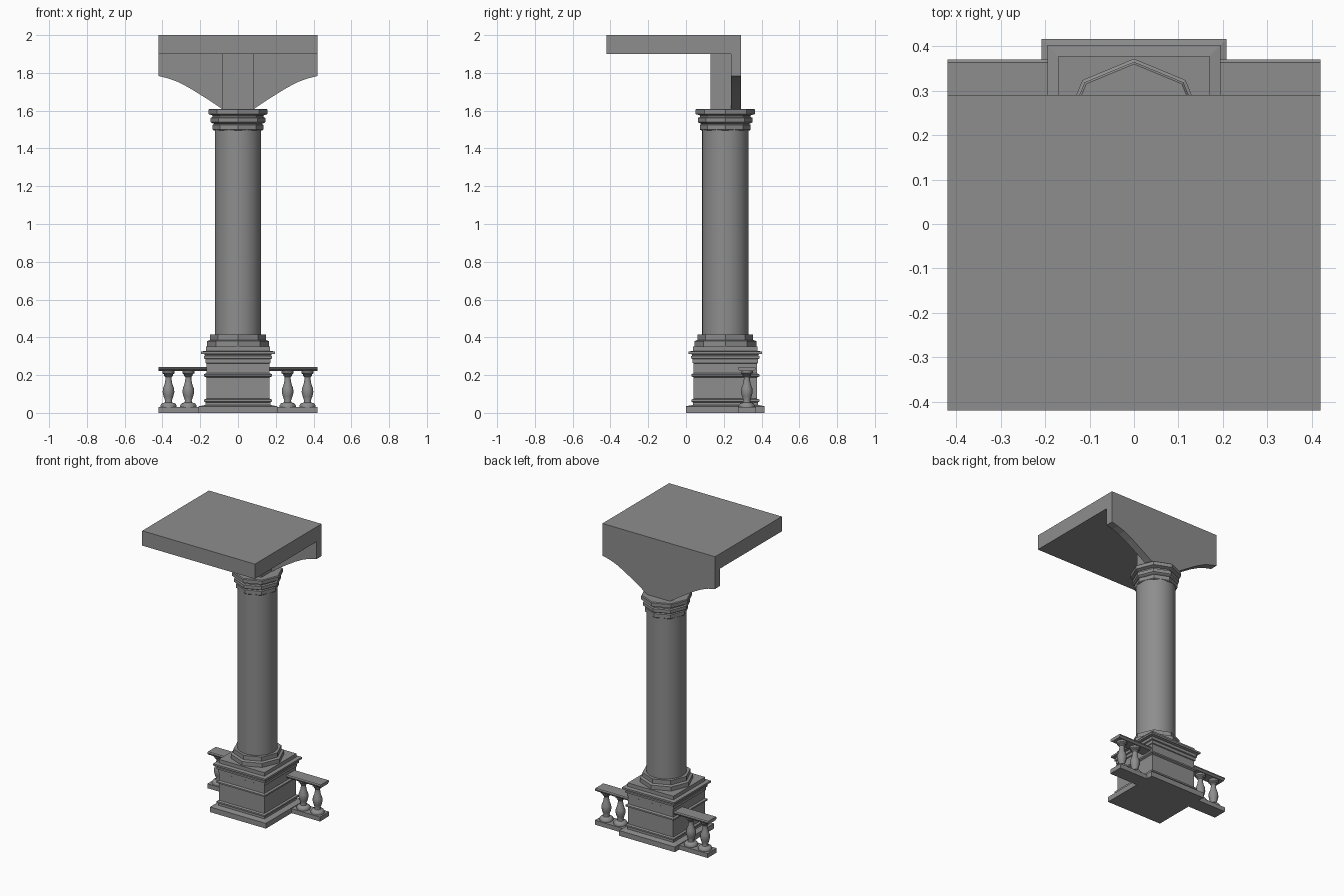
import bpy
import bmesh
from math import cos, sin, pi, sqrt, radians

cube = bpy.data.objects.get("Cube")
if cube:
    bpy.data.objects.remove(cube, do_unlink=True)

stone = bpy.data.materials.new("grey stone")
stone.use_nodes = True
GREY = (0.27, 0.27, 0.27, 1)
stone.diffuse_color = GREY
stone.node_tree.nodes["Principled BSDF"].inputs["Base Color"].default_value = GREY

AXIS_Y = 0.208   # column centre
RAIL_Y = 0.322   # balustrade centre


def finish(name, bm, smooth=False):
    bmesh.ops.recalc_face_normals(bm, faces=bm.faces)
    if smooth:
        for face in bm.faces:
            face.smooth = True
        for edge in bm.edges:
            edge.smooth = edge.calc_face_angle(pi) < radians(40)
    mesh = bpy.data.meshes.new(name)
    bm.to_mesh(mesh)
    bm.free()
    mesh.materials.append(stone)
    obj = bpy.data.objects.new(name, mesh)
    bpy.context.collection.objects.link(obj)
    return obj


def turned(name, profile, sides, x=0, y=AXIS_Y, smooth=False):
    """Stack of rings from (radius, height) pairs; four sides makes a square stack."""
    bm = bmesh.new()
    turn, scale = (pi / 4, sqrt(2)) if sides == 4 else (0, 1)
    rings = []
    for r, z in profile:
        angles = [turn + 2 * pi * i / sides for i in range(sides)]
        rings.append([bm.verts.new((x + r * scale * cos(a), y + r * scale * sin(a), z))
                      for a in angles])
    for low, high in zip(rings, rings[1:]):
        for i in range(sides):
            j = (i + 1) % sides
            bm.faces.new((low[i], low[j], high[j], high[i]))
    bm.faces.new(rings[0])
    bm.faces.new(rings[-1])
    return finish(name, bm, smooth)


def extruded(name, outline, place, start, end):
    """Prism from an outline; place(u, v, depth) gives the position."""
    bm = bmesh.new()
    caps = [[bm.verts.new(place(u, v, d)) for u, v in outline] for d in (start, end)]
    for cap in caps:
        bm.faces.new(cap)
    for i in range(len(outline)):
        j = (i + 1) % len(outline)
        bm.faces.new((caps[0][i], caps[0][j], caps[1][j], caps[1][i]))
    return finish(name, bm)


def box(name, x0, x1, y0, y1, z0, z1):
    return extruded(name, [(x0, y0), (x1, y0), (x1, y1), (x0, y1)],
                    lambda u, v, d: (u, v, d), z0, z1)


# Roof slab and the block that carries it
box("roof_slab", -0.42, 0.42, -0.42, 0.29, 1.90, 2.0)
box("support_block", -0.083, 0.083, 0.13, 0.29, 1.605, 1.90)

# Square pedestal with moulded bands
turned("pedestal", [
    (0.208, 0), (0.208, 0.035), (0.172, 0.042), (0.172, 0.056),
    (0.18, 0.06), (0.18, 0.07), (0.168, 0.075), (0.168, 0.188),
    (0.18, 0.194), (0.18, 0.204), (0.168, 0.21), (0.168, 0.262),
    (0.173, 0.265), (0.173, 0.285), (0.181, 0.288), (0.181, 0.30),
    (0.176, 0.303), (0.176, 0.31), (0.195, 0.313), (0.195, 0.325),
    (0.17, 0.328), (0.17, 0.352)], 4)

# Octagonal foot, round shaft, octagonal capital
turned("column_foot", [(0.164, 0.35), (0.164, 0.38), (0.148, 0.386), (0.148, 0.415)], 8)
turned("column_shaft", [(0.123, 0.40), (0.123, 1.51)], 32, smooth=True)
turned("capital", [
    (0.128, 1.495), (0.134, 1.50), (0.134, 1.525), (0.126, 1.53),
    (0.138, 1.535), (0.145, 1.54), (0.145, 1.562), (0.134, 1.566),
    (0.134, 1.575), (0.157, 1.582), (0.157, 1.605), (0.152, 1.61)], 8)

BALUSTER = [
    (0.043, 0.025), (0.043, 0.04), (0.036, 0.05), (0.02, 0.055), (0.018, 0.065),
    (0.026, 0.088), (0.031, 0.11), (0.029, 0.13), (0.02, 0.155), (0.016, 0.178),
    (0.016, 0.19), (0.023, 0.197), (0.023, 0.203), (0.032, 0.21), (0.032, 0.225)]
CURVE = [(0.083, 1.608), (0.14, 1.647), (0.20, 1.685), (0.26, 1.722),
         (0.32, 1.753), (0.37, 1.771), (0.42, 1.783)]
HANDRAIL = [(-0.036, 0.222), (0.036, 0.222), (0.048, 0.232), (0.048, 0.238),
            (0.042, 0.244), (-0.042, 0.244), (-0.048, 0.238), (-0.048, 0.232)]

# Brackets and balustrades on both sides
for side, s in (("left", 1), ("right", -1)):
    extruded(side + "_bracket", CURVE + [(0.42, 1.90), (0.083, 1.90)],
             lambda u, v, d: (s * u, d, v), 0.237, 0.29)
    extruded(side + "_handrail", HANDRAIL,
             lambda u, v, d: (s * d, RAIL_Y + u, v), 0.16, 0.42)
    box(side + "_bottom_rail", *sorted((s * 0.16, s * 0.42)),
        RAIL_Y - 0.048, RAIL_Y + 0.048, 0, 0.03)
    for place, x in (("inner", 0.263), ("outer", 0.368)):
        turned(f"{side}_{place}_baluster", BALUSTER, 12, s * x, RAIL_Y, smooth=True)
